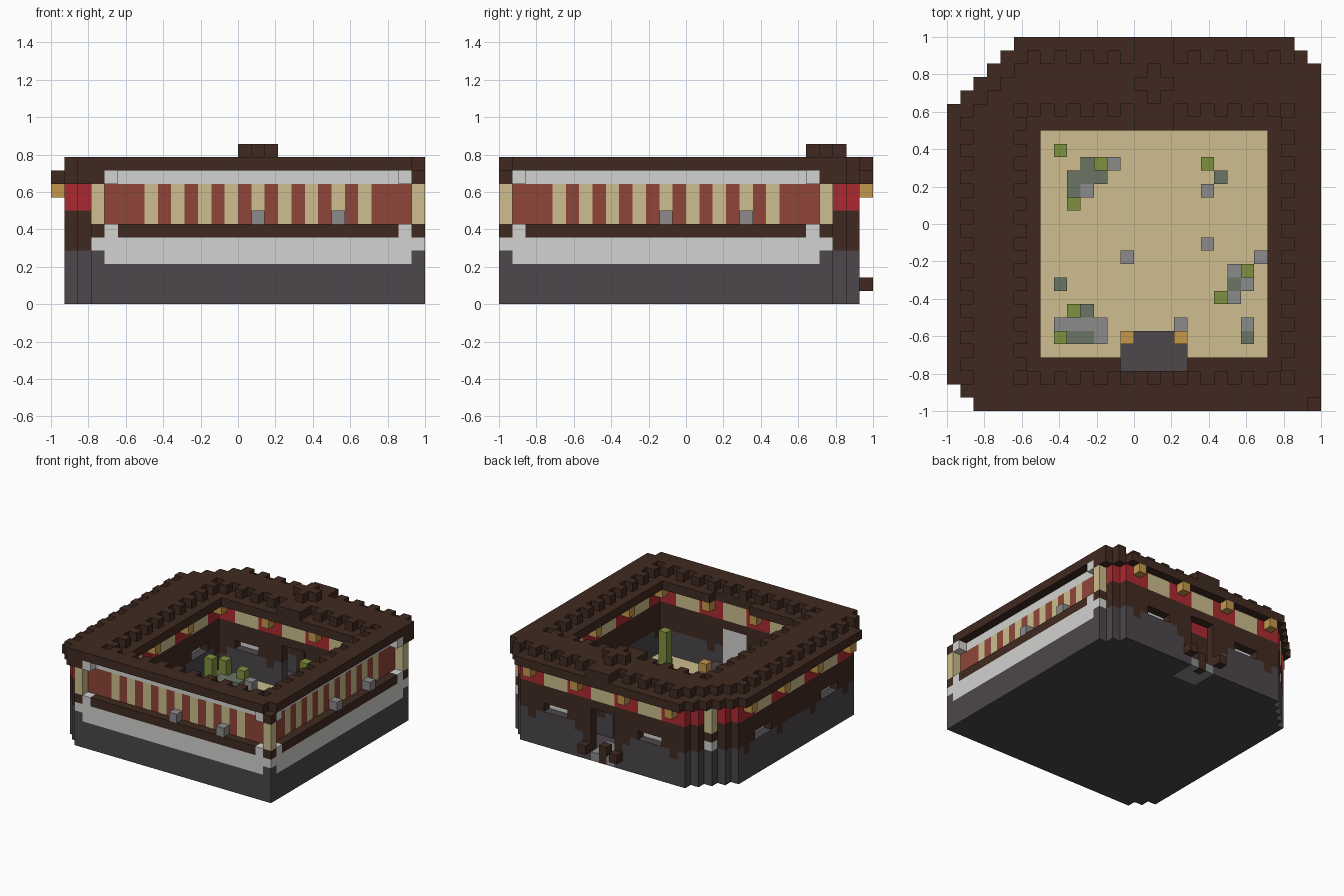
import bpy
import bmesh

cube = bpy.data.objects.get("Cube")
if cube:
    bpy.data.objects.remove(cube)

N = 27          # last cell index on the 28-cell grid
U = 2 / (N + 1)  # size of one cell


def srgb(h):
    out = []
    for s in (0, 2, 4):
        c = int(h[s:s + 2], 16) / 255
        out.append(c / 12.92 if c < 0.04045 else ((c + 0.055) / 1.055) ** 2.4)
    return (*out, 1)


def material(name, color):
    m = bpy.data.materials.new(name)
    m.use_nodes = True
    m.diffuse_color = srgb(color)
    m.node_tree.nodes["Principled BSDF"].inputs["Base Color"].default_value = srgb(color)
    return m


BROWN = material("dark timber", "402a20")
CREAM = material("cream plaster", "cdbe8e")
BRICK = material("brick red", "8f4539")
RED = material("bright red", "ac2a30")
LIGHT = material("pale stone", "d2d2d0")
DARK = material("dark stone", "4c474b")
GREY = material("grey stone", "8b8b8b")
MOSS = material("mossy stone", "6b7566")
GREEN = material("plant green", "80913f")
GOLD = material("golden wood", "c4974a")

# The six cell sides, as normal axis and direction
SIDES = [(a, d) for a in range(3) for d in (0, 1)]


def voxels(name, mat, cells):
    """One object made of the outer faces of a set of cells."""
    cells = set(cells)
    bm = bmesh.new()
    verts = {}

    def vert(p):
        if p not in verts:
            verts[p] = bm.verts.new((p[0] * U - 1, p[1] * U - 1, p[2] * U))
        return verts[p]

    for cell in sorted(cells):
        for a, d in SIDES:
            near = list(cell)
            near[a] += 2 * d - 1
            if tuple(near) in cells:
                continue
            ring = []
            for s, t in ((0, 0), (1, 0), (1, 1), (0, 1)):
                p = list(cell)
                p[a] += d
                p[(a + 1) % 3] += s
                p[(a + 2) % 3] += t
                ring.append(vert(tuple(p)))
            bm.faces.new(ring if d else ring[::-1])
    mesh = bpy.data.meshes.new(name)
    bm.to_mesh(mesh)
    bm.free()
    mesh.materials.append(mat)
    obj = bpy.data.objects.new(name, mesh)
    bpy.context.collection.objects.link(obj)


def box(i0, i1, j0, j1, k0, k1):
    return {(i, j, k) for i in range(i0, i1 + 1) for j in range(j0, j1 + 1) for k in range(k0, k1 + 1)}


def stack(plan, k0, k1):
    return {(i, j, k) for i, j in plan for k in range(k0, k1 + 1)}


def both(cells):
    """Add the copy mirrored across the diagonal."""
    return cells | {(N - j, N - i, k) for i, j, k in cells}


def court(i, j):
    """Steps outward from the courtyard opening."""
    return max(7 - i, i - 23, 4 - j, j - 20)


def along(i, j):
    """Offset along a wall from its middle."""
    if max(4 - j, j - 20) >= max(7 - i, i - 23):
        return i - 15
    return j - 12


GRID = [(i, j) for i in range(N + 1) for j in range(N + 1)]
outline = {(i, j) for i, j in GRID if i + N - j >= 5 and 2 * N - i - j >= 2 and i + j >= 2}
foot = {(i, j) for i, j in GRID if i >= 1 and j <= N - 1
        and i + N - j >= 6 and 2 * N - i - j >= 3 and i + j >= 3}

# Roof: low eaves, toothed raised band with a rib over the door, small cross on the ridge
high = {(i, j) for i in (14, 15, 16) for j in range(21, N + 1)}
for i, j in outline:
    c = court(i, j)
    tooth = (i + j) % 2 == 0
    inner = c >= 3 or (c == 2 and tooth)
    edge = min(i, N - j, i + N - j - 5)
    if inner and (edge >= 2 or (edge == 1 and tooth)) and (i, j) != (N, 0):
        high.add((i, j))
low = {(i, j) for i, j in outline if court(i, j) >= 1
       and (court(i, j) <= 2 or i <= 3 or j >= 24
            or (i < 7 and j > 1) or (j > 20 and i < 26) or (i, j) == (N, 0))}
low -= {(i, 3) for i in range(13, 18)}
voxels("roof_eaves", BROWN, stack(low, 9, 9))
voxels("roof_band", BROWN, stack(high, 10, 10))
voxels("roof_cross", BROWN, box(14, 16, 24, 24, 11, 11) | box(15, 15, 23, 25, 11, 11))

# Ground slab with a paved doorway, and courtyard floor
step = {(15, 26)}
paving = box(14, 16, 24, 26, 0, 0) - stack(step, 0, 0)
voxels("door_step", BROWN, stack(step, 0, 1))
voxels("door_paving", GREY, paving)
voxels("ground_slab", DARK, stack(foot - step, 0, 0) - paving)
bpy.ops.mesh.primitive_cube_add(size=1, location=(15.5 * U - 1, 12.5 * U - 1, U + 0.004))
floor = bpy.context.object
floor.name = "courtyard_floor"
floor.scale = (19 * U, 19 * U, 0.008)
floor.data.materials.append(CREAM)

# Timbered walls: outer shell on the left and back, inner ring round the courtyard
facade = {(i, j) for i, j in foot if (j <= 1 and i >= 4) or (i >= 26 and j <= 23)}
corners = {(N, 0), (3, 0), (N, 24), (3, 24)}
shell = {(i, j) for i, j in foot
         if any((i + a, j + b) not in foot for a in (-1, 0, 1) for b in (-1, 0, 1))} - facade - corners
ring = {(i, j) for i, j in foot if court(i, j) == 2}
door_posts = {(13, 26), (17, 26)}


def opening(cell):
    i, j, k = cell
    door = (j > 20 or j < 4) and 14 <= i <= 16 and 1 <= k <= 5
    windowed = (j > 20 or i < 7) and abs(abs(along(i, j)) - 6) <= 1 and k == 4
    return door or windowed


for label, plan in (("outer", shell), ("inner", ring)):
    posts = {p for p in plan if along(*p) % 6 == 3}
    timber = stack(plan, 4, 6) | stack(posts, 3, 3) | stack(plan & door_posts, 1, 3)
    stone = stack(plan, 1, 3) - timber
    reds = {p for p in plan if along(*p) % 6 in (2, 3, 4)}
    if label == "outer":
        reds |= {(i, j) for i, j in plan if i + j <= 4 or 2 * N - i - j <= 4 or i + N - j <= 7}
    for part, mat, cells in (("stone_wall", DARK, stone), ("timber_wall", BROWN, timber),
                             ("red_trim", RED, stack(reds, 7, 8)),
                             ("cream_trim", CREAM, stack(plan - reds, 7, 8))):
        voxels(label + "_" + part, mat, {c for c in cells if not opening(c)})

# Pale panes set back behind the windows
panes = {(i, j) for i, j in GRID if (j in (23, 25) and abs(abs(i - 15) - 6) <= 1)
         or (i in (2, 4) and abs(abs(j - 12) - 6) <= 1)}
voxels("window_panes", LIGHT, stack(panes, 4, 4))

# Golden brackets below the eaves
brackets = {(i, j) for i, j in outline if along(i, j) % 6 == 3
            and (court(i, j) == 1 or i == 0 or j == N)}
voxels("eave_brackets", GOLD, stack(brackets, 8, 8))

# Striped facades on two sides
brick = {i for i in range(8, 23, 2)} | {4, 5, 6, 24, 25, 26}
ends = {(4, 0), (26, 0)}
voxels("facade_plinth", DARK, both(box(4, 26, 0, 0, 1, 2) | box(4, 26, 1, 1, 1, 5)))
voxels("facade_stone_frame", LIGHT, both(
    box(4, 26, 0, 0, 3, 4) | stack(ends, 5, 5) | stack(ends, 9, 9) | box(4, 26, 1, 1, 9, 9)))
voxels("facade_ledge", BROWN, both(box(5, 25, 0, 0, 5, 5)))
voxels("facade_brick_stripes", BRICK, both(stack({(i, 1) for i in brick}, 6, 8)))
voxels("facade_cream_stripes", CREAM, both(stack({(i, 1) for i in range(4, 27) if i not in brick}, 6, 8)))
voxels("ledge_blocks", GREY, stack({(15, 0), (21, 0), (N, 12), (N, 18)}, 6, 6))

# Corner columns
for part, mat, k0, k1 in (("foot", DARK, 1, 3), ("stone", LIGHT, 4, 4),
                          ("beam", BROWN, 5, 5), ("shaft", CREAM, 6, 8)):
    voxels("corner_" + part, mat, stack(corners, k0, k1))

# Back doorway blocks
voxels("door_blocks", BROWN, stack({(13, N), (17, N)}, 1, 1))

# Stage at the front of the courtyard
voxels("stage", DARK, box(13, 17, 3, 5, 1, 1))
voxels("stage_panel", LIGHT, box(14, 16, 2, 2, 1, 5))
voxels("stage_lamps", GOLD, stack({(13, 5), (17, 5)}, 2, 2))

# Courtyard rubble and plants
voxels("grey_rubble", GREY, box(8, 11, 6, 6, 1, 1) | stack({(12, 18), (10, 16)}, 1, 2) | stack(
    {(19, 16), (19, 12), (13, 11), (23, 11), (21, 10), (22, 9),
     (21, 8), (11, 5), (17, 6), (22, 6)}, 1, 1))
voxels("mossy_rubble", MOSS, box(9, 11, 17, 17, 1, 2) | stack({(10, 18), (9, 16)}, 1, 2) | stack(
    {(20, 17), (8, 9), (21, 9), (10, 7), (9, 5), (10, 5), (22, 5)}, 1, 1))
plants = {(8, 19): 3, (11, 18): 3, (9, 15): 5, (19, 18): 6, (22, 10): 2, (20, 8): 6, (9, 7): 2, (8, 5): 2}
voxels("plants", GREEN, {(i, j, k) for (i, j), top in plants.items() for k in range(1, top + 1)})
